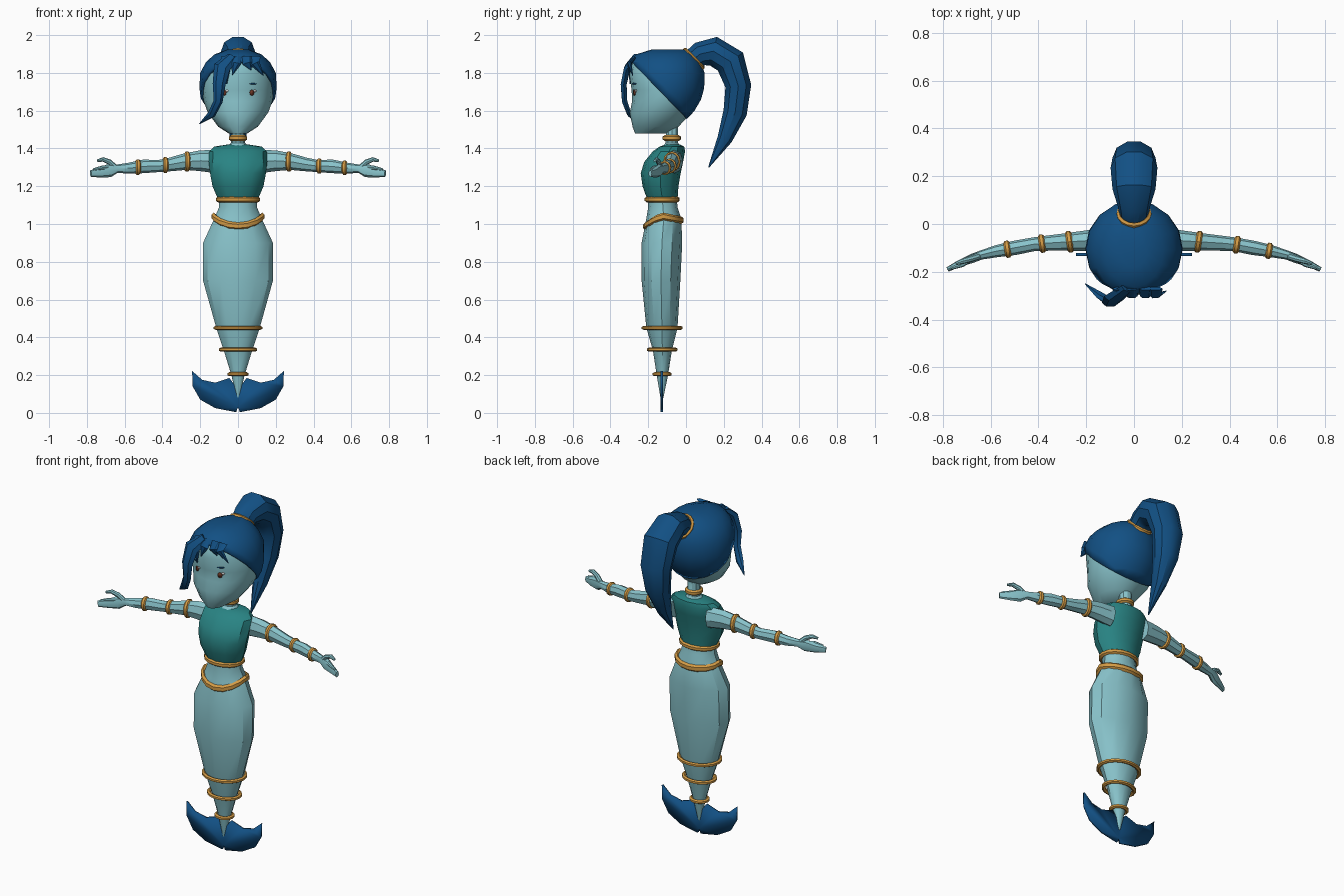
import bpy, bmesh
from math import sin, cos, pi
from mathutils import Vector, Matrix
from mathutils.bvhtree import BVHTree

cube = bpy.data.objects.get("Cube")
if cube:
    bpy.data.objects.remove(cube, do_unlink=True)

X, Y, Z = Vector((1, 0, 0)), Vector((0, 1, 0)), Vector((0, 0, 1))


def material(name, r, g, b):
    m = bpy.data.materials.new(name)
    m.use_nodes = True
    m.diffuse_color = (r, g, b, 1)
    bsdf = m.node_tree.nodes["Principled BSDF"]
    bsdf.inputs["Base Color"].default_value = (r, g, b, 1)
    bsdf.inputs["Roughness"].default_value = 0.8
    return m


SKIN = material("aqua skin", 0.25, 0.55, 0.6)
HAIR = material("deep blue", 0.006, 0.08, 0.23)
TEAL = material("teal cloth", 0.022, 0.23, 0.23)
GOLD = material("gold", 0.66, 0.33, 0.06)
BROWN = material("eye brown", 0.16, 0.04, 0.02)
WHITE = material("eye white", 0.8, 0.8, 0.8)


def finish(name, bm, mat, thick=0):
    bmesh.ops.recalc_face_normals(bm, faces=bm.faces)
    mesh = bpy.data.meshes.new(name)
    bm.to_mesh(mesh)
    bm.free()
    mesh.materials.append(mat)
    ob = bpy.data.objects.new(name, mesh)
    bpy.context.collection.objects.link(ob)
    bpy.ops.object.select_all(action='DESELECT')
    ob.select_set(True)
    bpy.context.view_layer.objects.active = ob
    bpy.ops.object.shade_smooth_by_angle(angle=0.6)
    if thick:
        mod = ob.modifiers.new("thickness", 'SOLIDIFY')
        mod.thickness = thick
        mod.offset = 0
    return ob


def skin_rings(bm, rings, closed=False):
    loops = [[bm.verts.new(p) for p in ring] for ring in rings]
    pairs = list(zip(loops, loops[1:]))
    if closed:
        pairs.append((loops[-1], loops[0]))
    for a, b in pairs:
        n = len(a)
        for i in range(n):
            j = (i + 1) % n
            bm.faces.new((a[i], a[j], b[j], b[i]))
    if not closed:
        bm.faces.new(loops[0])
        bm.faces.new(loops[-1])


def sweep(name, stations, mat, side=X, sides=8, axis=None):
    """Stations are (x, y, z, half size along side, other half size)."""
    pts = [Vector(s[:3]) for s in stations]
    rings = []
    for i, s in enumerate(stations):
        t = axis or (pts[min(i + 1, len(pts) - 1)] - pts[max(i - 1, 0)]).normalized()
        u = (side - t * side.dot(t)).normalized()
        v = t.cross(u)
        rings.append([pts[i] + u * s[3] * cos(2 * pi * k / sides)
                      + v * s[4] * sin(2 * pi * k / sides) for k in range(sides)])
    bm = bmesh.new()
    skin_rings(bm, rings)
    return finish(name, bm, mat)


def upright(levels, grow=0):
    """Turn (z, half width, front y, back y) levels into stations."""
    return [(0, (f + b) / 2, z, w + grow, (b - f) / 2 + grow) for z, w, f, b in levels]


def band(name, centre, rx, ry, tube, height, turn=Matrix(), lift=lambda a: 0, n=16):
    rings = []
    for i in range(n):
        a = 2 * pi * i / n
        ring = []
        for k in range(6):
            b = 2 * pi * (k + 0.5) / 6
            r = tube * cos(b)
            p = Vector((cos(a) * (rx + r), sin(a) * (ry + r), height * sin(b) + lift(a)))
            ring.append(Vector(centre) + turn @ p)
        rings.append(ring)
    bm = bmesh.new()
    skin_rings(bm, rings, True)
    return finish(name, bm, GOLD)


# Body and tail
sweep("tail_and_waist", upright([
    (0.08, 0.008, -0.135, -0.12), (0.2, 0.035, -0.155, -0.095),
    (0.33, 0.075, -0.175, -0.075), (0.45, 0.115, -0.21, -0.045),
    (0.7, 0.185, -0.235, -0.03), (0.9, 0.185, -0.235, -0.02),
    (1.03, 0.125, -0.21, -0.025), (1.09, 0.1, -0.2, -0.045),
    (1.15, 0.1, -0.2, -0.05)]), SKIN, sides=12, axis=Z)
sweep("top_garment", upright([
    (1.13, 0.105, -0.205, -0.045), (1.2, 0.135, -0.23, -0.04),
    (1.27, 0.148, -0.24, -0.028), (1.33, 0.155, -0.22, -0.015),
    (1.385, 0.152, -0.175, -0.005), (1.41, 0.125, -0.14, -0.01),
    (1.42, 0.06, -0.11, -0.03)]), TEAL, sides=12, axis=Z)
sweep("neck", upright([
    (1.4, 0.07, -0.135, -0.02), (1.43, 0.036, -0.11, -0.04),
    (1.54, 0.034, -0.105, -0.04)]), SKIN, sides=10, axis=Z)

# Tail fin, one flat lobe on each side
lobe = [(0, 0.12), (0.045, 0.185), (0.12, 0.16), (0.19, 0.175), (0.243, 0.222),
        (0.24, 0.14), (0.2, 0.07), (0.12, 0.025), (0.01, 0.004), (0, 0.03)]
bm = bmesh.new()
for s in (-1, 1):
    bm.faces.new([bm.verts.new((s * x, -0.128, z)) for x, z in lobe])
bmesh.ops.remove_doubles(bm, verts=bm.verts, dist=0.001)
finish("tail_fin", bm, HAIR, 0.014)

# Gold bands on the body
for name, z, y, rx, ry in (("neck_band", 1.455, -0.075, 0.038, 0.038),
                           ("waist_band", 1.13, -0.126, 0.106, 0.082),
                           ("upper_tail_band", 0.45, -0.126, 0.118, 0.098),
                           ("middle_tail_band", 0.335, -0.126, 0.09, 0.07),
                           ("lower_tail_band", 0.205, -0.126, 0.045, 0.04)):
    band(name, (0, y, z), rx, ry, 0.012, 0.015 if z > 1 else 0.011)
band("hip_band", (0, -0.12, 1.04), 0.128, 0.095, 0.014, 0.02,
     lift=lambda a: -0.052 * max(0, -sin(a)) ** 1.5 - 0.02 * max(0, sin(a)))

# Arms and hands
arm = [(0.11, -0.06, 1.33, 0.045, 0.062), (0.2, -0.07, 1.335, 0.043, 0.055),
       (0.28, -0.075, 1.33, 0.037, 0.044), (0.36, -0.08, 1.315, 0.032, 0.036),
       (0.42, -0.085, 1.307, 0.029, 0.032), (0.5, -0.1, 1.305, 0.03, 0.036),
       (0.58, -0.115, 1.295, 0.025, 0.029), (0.64, -0.13, 1.293, 0.019, 0.022),
       (0.68, -0.145, 1.283, 0.019, 0.036), (0.73, -0.165, 1.272, 0.014, 0.026),
       (0.78, -0.19, 1.267, 0.01, 0.018)]
thumb = [(0.65, -0.135, 1.3, 0.014, 0.015), (0.68, -0.145, 1.328, 0.013, 0.014),
         (0.715, -0.155, 1.342, 0.012, 0.012), (0.745, -0.165, 1.335, 0.007, 0.007)]
finger = [(0.68, -0.145, 1.3, 0.012, 0.012), (0.72, -0.17, 1.298, 0.011, 0.011),
          (0.765, -0.185, 1.288, 0.007, 0.007)]
to_arm = Matrix.Rotation(pi / 2, 4, 'Y')
for s, label, spots in ((1, "left", (0.27, 0.43, 0.565)), (-1, "right", (0.27, 0.385, 0.53))):
    for part, path in (("arm", arm), ("thumb", thumb), ("finger", finger)):
        sweep(label + "_" + part, [(s * p[0], *p[1:]) for p in path], SKIN, Y)
    for k, x in enumerate(spots):
        i = next(i for i, p in enumerate(arm) if p[0] > x)
        a, b = Vector(arm[i - 1]), Vector(arm[i])
        q = a.lerp(b, (x - a[0]) / (b[0] - a[0]))
        turn = Matrix.Rotation(-s * 0.15, 4, 'Z') @ to_arm
        band(f"{label}_arm_band_{k + 1}", (s * x, q[1], q[2]), q[4], q[3],
             0.009, 0.013, turn, n=12)

# Head, with the hair cap cut from a slightly larger copy
skull = [(1.48, 0.05, -0.27, -0.1), (1.515, 0.105, -0.283, -0.04),
         (1.59, 0.16, -0.298, 0.03), (1.65, 0.182, -0.285, 0.065),
         (1.71, 0.19, -0.288, 0.082), (1.79, 0.187, -0.3, 0.085),
         (1.85, 0.155, -0.285, 0.065), (1.89, 0.11, -0.25, 0.035),
         (1.915, 0.045, -0.17, -0.01)]
head = sweep("head", upright(skull), SKIN, sides=16, axis=Z)
cap = sweep("hair_cap", upright([(z + 0.008, *r) for z, *r in skull], 0.014),
            HAIR, sides=16, axis=Z)
bm = bmesh.new()
bm.from_mesh(cap.data)
bmesh.ops.bisect_plane(bm, geom=bm.verts[:] + bm.edges[:] + bm.faces[:],
                       plane_co=(0, -0.135, 1.7), plane_no=(0, 1.03, 1), clear_inner=True)
bm.to_mesh(cap.data)
bm.free()
shell = cap.modifiers.new("thickness", 'SOLIDIFY')
shell.thickness = 0.018

# Ponytail and its tie
sweep("ponytail", [
    (0, 0.03, 1.865, 0.06, 0.06), (0, 0.075, 1.9, 0.068, 0.068),
    (0, 0.145, 1.915, 0.09, 0.082), (0, 0.235, 1.86, 0.098, 0.086),
    (0, 0.277, 1.73, 0.09, 0.072), (0, 0.26, 1.59, 0.07, 0.066),
    (0, 0.205, 1.45, 0.04, 0.042), (0, 0.12, 1.3, 0.003, 0.003)], HAIR, X, 10)
band("hair_tie", (0, 0.04, 1.873), 0.063, 0.066, 0.011, 0.015,
     Matrix.Rotation(-pi / 4, 4, 'X'))

# Fringe locks
sweep("long_fringe_lock", [
    (-0.03, -0.27, 1.885, 0.03, 0.015), (-0.085, -0.31, 1.83, 0.045, 0.018),
    (-0.1, -0.33, 1.74, 0.034, 0.018), (-0.105, -0.325, 1.65, 0.024, 0.016),
    (-0.14, -0.3, 1.58, 0.022, 0.012), (-0.205, -0.25, 1.53, 0.002, 0.002)], HAIR, X, 6)
for k, (x, tip, z) in enumerate(((-0.06, -0.06, 1.74), (-0.01, -0.03, 1.79),
                                 (0.05, 0.07, 1.815), (0.09, 0.135, 1.785))):
    sweep(f"short_fringe_lock_{k + 1}", [
        (x, -0.27, 1.885, 0.03, 0.01), (x, -0.3, 1.85, 0.026, 0.012),
        (tip, -0.308 + 0.2 * abs(tip), z, 0.002, 0.002)], HAIR, X, 6)

# Eyes and brows laid as thin plates on the face
tree = BVHTree.FromObject(head, bpy.context.evaluated_depsgraph_get())


def face_plate(name, x, z, w, h, mat, out):
    bm = bmesh.new()
    ring = []
    for k in range(8):
        a = 2 * pi * k / 8
        hit = tree.ray_cast(Vector((x + w * cos(a), -1, z + h * sin(a))), Y)[0]
        ring.append(bm.verts.new(hit - Y * out))
    bm.faces.new(ring)
    finish(name, bm, mat, 0.003)


for s, label in ((1, "left"), (-1, "right")):
    face_plate(label + "_eye", s * 0.074, 1.695, 0.012, 0.016, BROWN, 0.003)
    face_plate(label + "_eye_glint", s * 0.074 + 0.016, 1.705, 0.007, 0.007, WHITE, 0.004)
    face_plate(label + "_brow", s * 0.08, 1.742, 0.018, 0.004, HAIR, 0.003)
